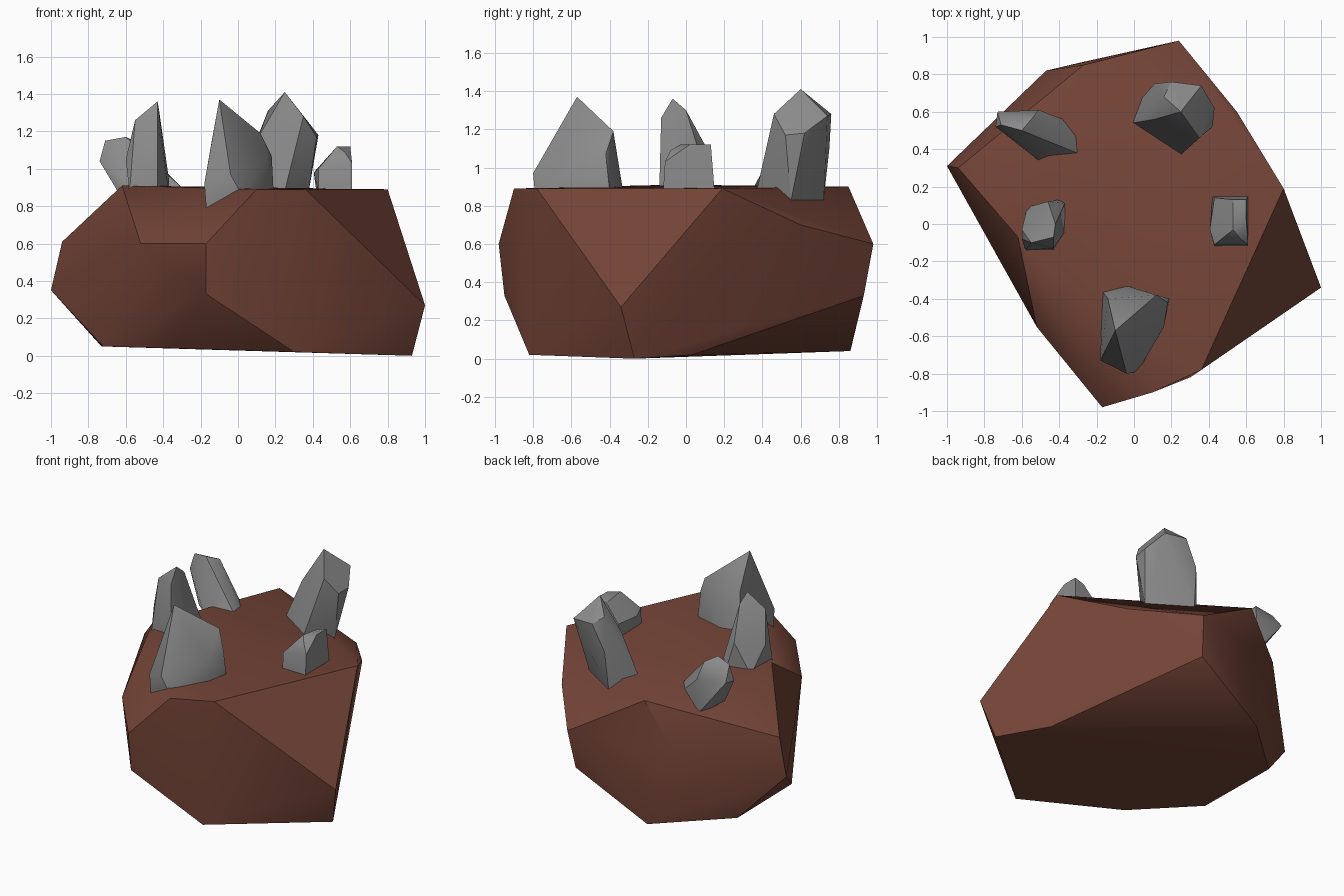
import bpy, bmesh, math


def material(name, rgb):
    m = bpy.data.materials.new(name)
    m.diffuse_color = (*rgb, 1)
    return m


brown = material("reddish brown stone", (0.178, 0.059, 0.039))
grey = material("grey crystal", (0.26, 0.26, 0.26))


def chiselled(name, points, mat, rim_count=0):
    """Faceted block: convex hull around a few corner points.
    The first rim_count points bound a lid that is shaded smooth."""
    bm = bmesh.new()
    verts = [bm.verts.new(p) for p in points]
    bmesh.ops.convex_hull(bm, input=verts)
    rim = set(verts[:rim_count])
    loose = [v for v in bm.verts if not v.link_faces]
    bmesh.ops.delete(bm, geom=loose, context='VERTS')
    if not rim:
        bmesh.ops.dissolve_limit(bm, angle_limit=math.radians(3),
                                 verts=bm.verts[:], edges=bm.edges[:])
    bmesh.ops.recalc_face_normals(bm, faces=bm.faces[:])
    bm.normal_update()
    lid = {f for f in bm.faces if f.normal.z > .38 and set(f.verts) <= rim}
    for f in bm.faces:
        f.smooth = True
    for e in bm.edges:
        inside = sum(f in lid for f in e.link_faces)
        steep = e.calc_face_angle(0) > math.radians(30)
        e.smooth = inside == 2 or (inside == 0 and not steep)
    mesh = bpy.data.meshes.new(name)
    bm.to_mesh(mesh)
    bm.free()
    ob = bpy.data.objects.new(name, mesh)
    bpy.context.collection.objects.link(ob)
    mesh.materials.append(mat)
    return ob


# Boulder: top rim (first 11 points), then waist and foot corners
chiselled("boulder", [
    (-.62, -.07, .91), (-.27, .85, .90), (.80, .19, .89),
    (.36, -.78, .89), (.10, -.90, .89),
    (-.94, .30, .61), (-.47, .82, .59), (.24, .98, .60), (.55, .60, .70),
    (-.17, -.98, .60), (-.52, -.55, .60),
    (-1.0, .31, .35), (-.82, .07, .33), (.21, .93, .33), (1.0, -.34, .27),
    (-.17, -.95, .33),
    (.93, -.27, 0), (.72, .03, .02), (-.30, .86, .04), (-.73, .47, .05),
    (-.72, -.15, .05), (-.35, -.51, .04), (.30, -.82, .02)],
    brown, 11)

# Crystals growing from the top
chiselled("front_crystal", [
    (-.10, -.57, 1.37), (-.14, -.40, 1.15), (.12, -.38, 1.19),
    (.18, -.42, 1.07), (.19, -.40, .88), (-.17, -.36, .86), (-.04, -.33, .88),
    (-.18, -.73, .92), (-.17, -.73, .79), (-.04, -.80, .97),
    (.02, -.79, .86), (.16, -.55, 1.05), (.16, -.55, .86)], grey)

chiselled("back_crystal", [
    (.25, .60, 1.41), (.16, .68, 1.31), (.35, .46, 1.28), (.20, .76, 1.28),
    (.36, .74, 1.27), (.43, .62, 1.18), (.42, .52, 1.17), (.11, .56, 1.17),
    (.11, .75, 1.10), (-.01, .54, .88), (.04, .67, .88), (.25, .37, .88),
    (.37, .55, .83), (.10, .72, .83)], grey)

chiselled("left_crystal", [
    (-.43, -.07, 1.36), (-.55, -.10, 1.26), (-.43, -.13, 1.26),
    (-.42, .00, 1.30), (-.60, -.08, 1.05), (-.60, -.03, 1.05),
    (-.46, .12, 1.08), (-.58, -.14, .87), (-.43, -.14, .87),
    (-.37, -.04, .87), (-.37, .11, .95), (-.40, .13, .87),
    (-.57, .09, .87)], grey)

chiselled("back_left_crystal", [
    (-.71, .53, 1.15), (-.60, .50, 1.17), (-.54, .57, 1.14),
    (-.74, .52, 1.04), (-.73, .60, 1.05), (-.51, .61, 1.02),
    (-.38, .56, .90), (-.29, .46, .88), (-.28, .37, .88), (-.43, .37, .87),
    (-.51, .34, .87), (-.62, .45, .84), (-.50, .60, .76)], grey)

chiselled("right_crystal", [
    (.53, -.03, 1.12), (.60, .13, 1.12), (.60, .02, 1.12), (.53, .13, 1.10),
    (.57, -.08, 1.09), (.405, -.03, .98), (.43, -.11, 1.00), (.43, .14, .98),
    (.61, -.11, 1.03), (.42, .15, .87), (.61, .15, .87), (.61, -.12, .87),
    (.43, -.12, .87)], grey)
